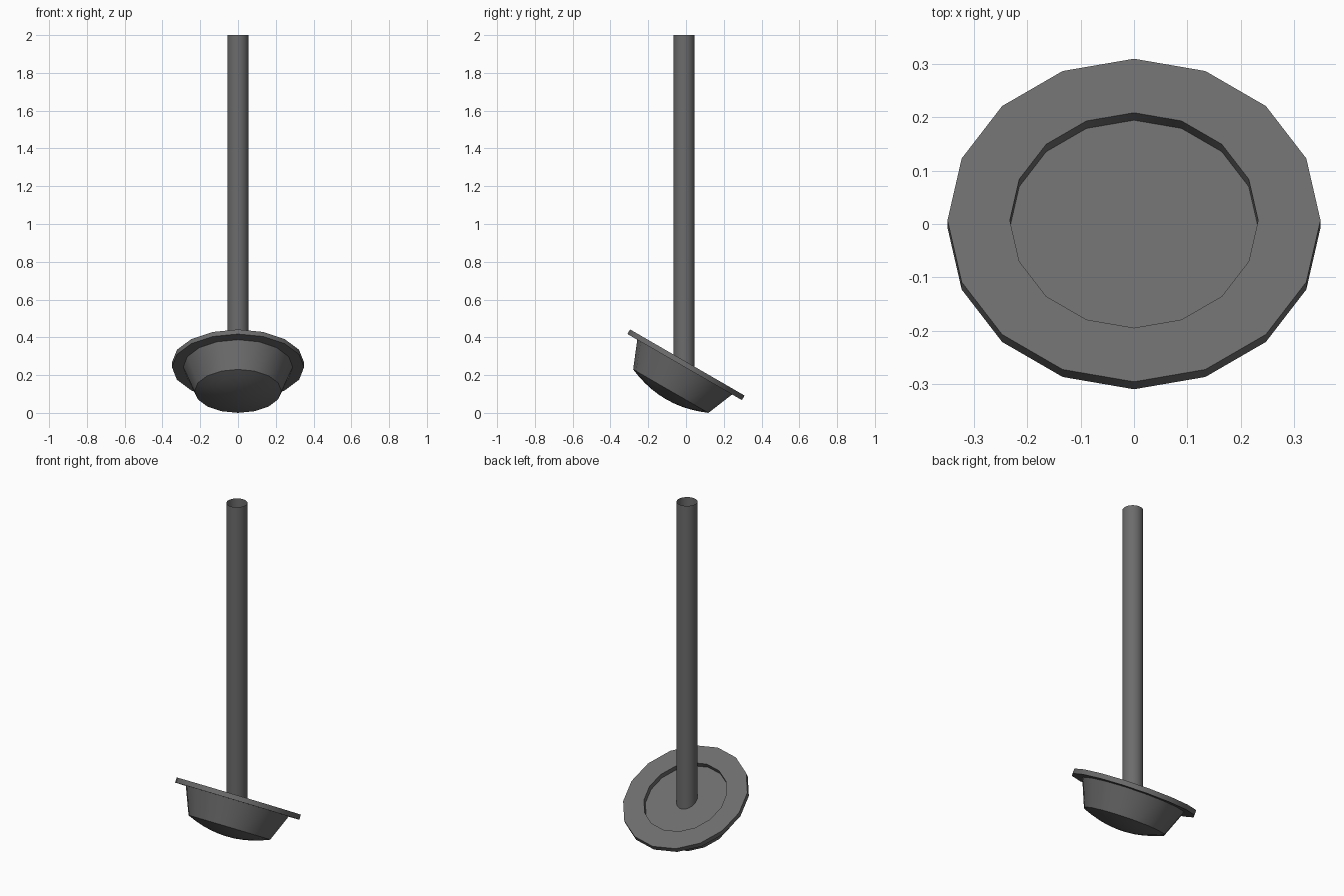
import bpy, bmesh, math
from mathutils import Matrix

if "Cube" in bpy.data.objects:
    bpy.data.objects.remove(bpy.data.objects["Cube"])

# One dark grey metal for the whole lamp
metal = bpy.data.materials.new("dark_grey_metal")
metal.diffuse_color = (0.15, 0.15, 0.15, 1.0)
metal.use_nodes = True
metal.node_tree.nodes["Principled BSDF"].inputs["Base Color"].default_value = metal.diffuse_color


def lathe(name, profile, sides, matrix):
    """Spin (radius, height) points about z; list them so the surface faces outward."""
    bm = bmesh.new()
    rings = []
    for r, z in profile:
        if r == 0:
            rings.append([bm.verts.new((0, 0, z))] * sides)
        else:
            rings.append([bm.verts.new((r * math.cos(k * math.tau / sides),
                                        r * math.sin(k * math.tau / sides), z))
                          for k in range(sides)])
    for lo, hi in zip(rings, rings[1:]):
        for k in range(sides):
            n = (k + 1) % sides
            quad = [lo[k], lo[n], hi[n], hi[k]]
            bm.faces.new(list(dict.fromkeys(quad)))
    mesh = bpy.data.meshes.new(name)
    bm.to_mesh(mesh)
    bm.free()
    mesh.materials.append(metal)
    obj = bpy.data.objects.new(name, mesh)
    obj.matrix_world = matrix
    bpy.context.collection.objects.link(obj)
    bpy.ops.object.select_all(action='DESELECT')
    obj.select_set(True)
    bpy.context.view_layer.objects.active = obj
    bpy.ops.object.shade_smooth_by_angle(angle=math.radians(30))
    return obj


SIDES = 16
RIM, RECESS, BOWL_TOP, BOWL_LOW = 0.35, 0.233, 0.29, 0.23
THICK, DEPTH, BULGE = 0.028, 0.147, 0.05

# The lamp head leans 30 degrees toward the back
tilt = Matrix.Translation((0, -0.007, 0.2425)) @ Matrix.Rotation(math.radians(-30), 4, 'X')

# Bulging lens below the bowl
lens = [(BOWL_LOW * i / 5, -DEPTH - BULGE * (1 - (i / 5) ** 2)) for i in range(6)]
lathe("lens", lens, SIDES, tilt)

# Tapered bowl
lathe("bowl", [(BOWL_LOW, -DEPTH), (BOWL_TOP, 0)], SIDES, tilt)

# Flat rim with the recessed plate inside it
lathe("rim_plate", [(BOWL_TOP, 0), (RIM, 0), (RIM, THICK), (RECESS, THICK),
                    (RECESS, 0), (0, 0)], SIDES, tilt)

# Open hanging tube, its lower end hidden inside the bowl
lathe("hanging_tube", [(0.056, 0.2), (0.056, 2.0)], 32, Matrix.Translation((0, -0.01, 0)))
